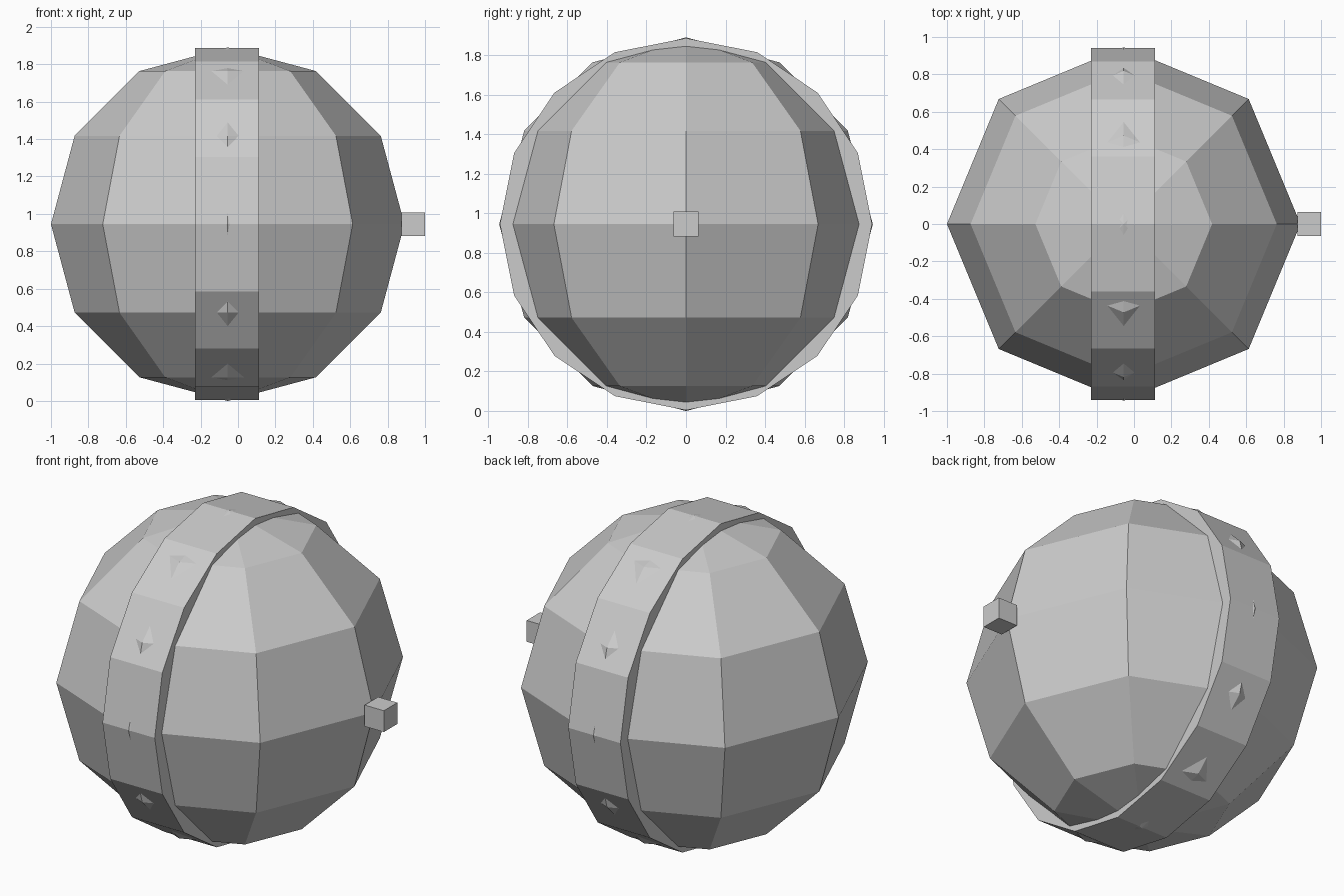
import bpy
from math import pi

if "Cube" in bpy.data.objects:
    bpy.data.objects.remove(bpy.data.objects["Cube"])

R = 0.945            # ball radius
CX, CZ = -0.055, R   # ball centre

# Low-poly ball, 8 segments by 6 rings
bpy.ops.mesh.primitive_uv_sphere_add(segments=8, ring_count=6, radius=R, location=(CX, 0, CZ))
bpy.context.object.name = "ball"

# 16-sided band around the middle, axis along x
bpy.ops.mesh.primitive_cylinder_add(vertices=16, radius=0.941, depth=0.342,
                                    location=(CX - 0.003, 0, CZ), rotation=(0, pi / 2, 0))
bpy.context.object.name = "band"

# Small cube knob on the right side
bpy.ops.mesh.primitive_cube_add(size=0.126, location=(0.937, 0, CZ))
bpy.context.object.name = "side_knob"
